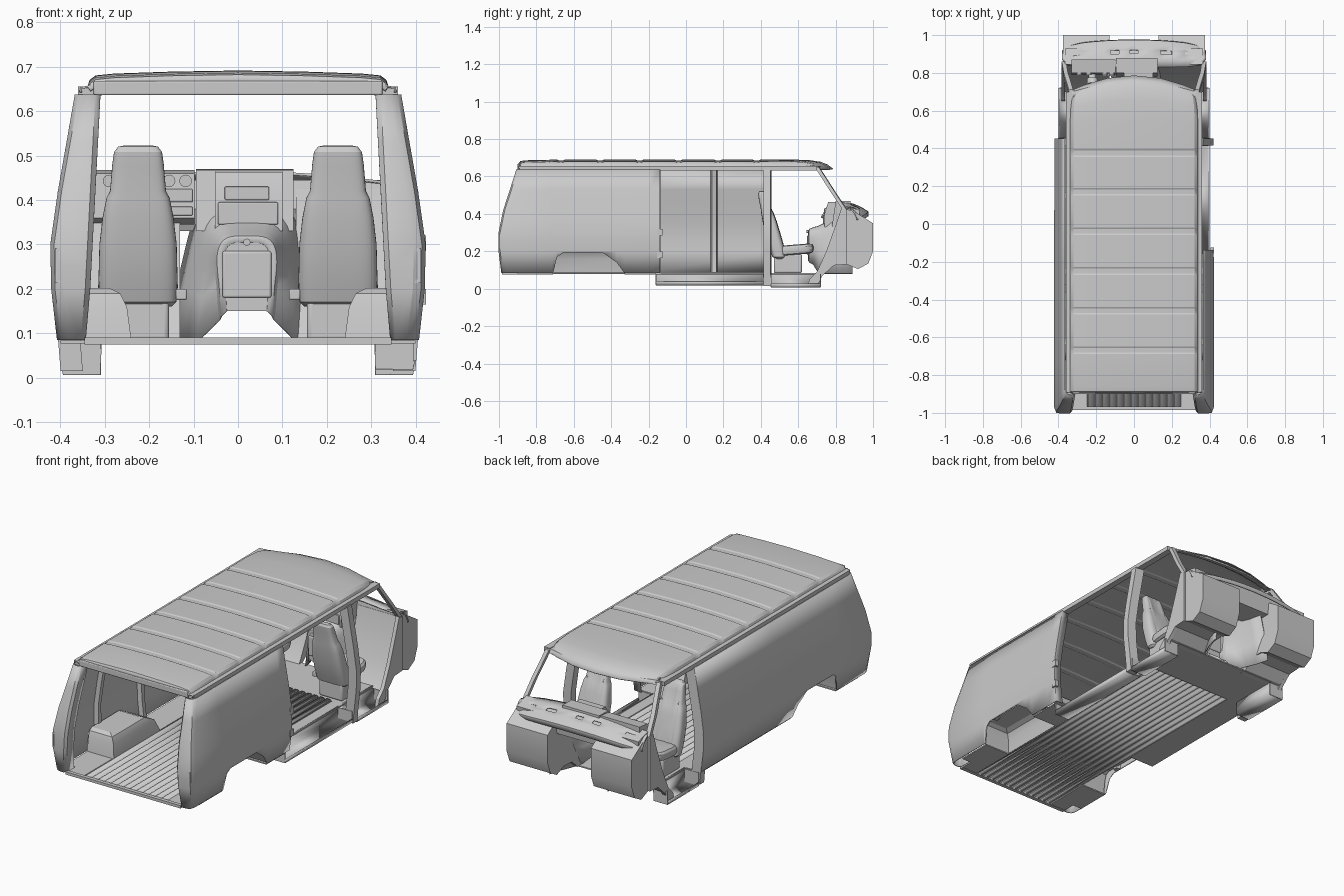
import bpy, bmesh, math
from mathutils import Vector

if "Cube" in bpy.data.objects:
    bpy.data.objects.remove(bpy.data.objects["Cube"])


def lerp(t, pts):
    """Piecewise-linear lookup in a short (input, output) list."""
    if t <= pts[0][0]:
        return pts[0][1]
    for (a, p), (b, q) in zip(pts, pts[1:]):
        if t <= b:
            return p + (q - p) * (t - a) / (b - a)
    return pts[-1][1]


def mesh(name, verts, faces, thick=0, bevel=0):
    me = bpy.data.meshes.new(name)
    me.from_pydata(verts, [], faces)
    bm = bmesh.new()
    bm.from_mesh(me)
    bmesh.ops.recalc_face_normals(bm, faces=bm.faces)
    bm.to_mesh(me)
    bm.free()
    ob = bpy.data.objects.new(name, me)
    bpy.context.collection.objects.link(ob)
    if thick:
        m = ob.modifiers.new("thickness", 'SOLIDIFY')
        m.thickness, m.offset = thick, 0
    if bevel:
        m = ob.modifiers.new("round", 'BEVEL')
        m.width, m.segments = bevel, 3
    return ob


def grid(name, rows, loop=False, caps=False, thick=0, skip=()):
    """Skin a list of equal-length point rows."""
    n = len(rows[0])
    verts = [p for r in rows for p in r]
    faces = [(i * n + j, i * n + (j + 1) % n, (i + 1) * n + (j + 1) % n, (i + 1) * n + j)
             for i in range(len(rows) - 1) for j in range(n if loop else n - 1) if (i, j) not in skip]
    if caps:
        faces += [tuple(range(n)), tuple(range(len(verts) - n, len(verts)))]
    return mesh(name, verts, faces, thick)


def box(name, x, y, z, bevel=0):
    v = [(a, b, c) for a in x for b in y for c in z]
    f = [(0, 1, 3, 2), (4, 6, 7, 5), (0, 4, 5, 1), (2, 3, 7, 6), (0, 2, 6, 4), (1, 5, 7, 3)]
    return mesh(name, v, f, bevel=bevel)


def extrude_x(name, poly, x0, x1):
    return grid(name, [[(x, y, z) for y, z in poly] for x in (x0, x1)], loop=True, caps=True)


def tube(name, a, b, r, n=16):
    a, b = Vector(a), Vector(b)
    q = (b - a).to_track_quat('Z', 'Y')
    ring = [q @ Vector((r * math.cos(2 * math.pi * k / n), r * math.sin(2 * math.pi * k / n), 0)) for k in range(n)]
    return grid(name, [[tuple(p + v) for v in ring] for p in (a, b)], loop=True, caps=True)


def side_x(z):
    return lerp(z, [(0, .398), (.085, .405), (.2, .418), (.3, .42), (.42, .403), (.635, .365)])


def rear_y(z):
    return lerp(z, [(.085, -.985), (.2, -1), (.3, -1), (.42, -.975), (.635, -.905)])


def inner_x(z):
    return lerp(z, [(.085, .345), (.2, .335), (.635, .312)])


def arch(y):
    return lerp(y, [(-.71, .085), (-.69, .17), (-.66, .19), (-.44, .19), (-.37, .14), (-.33, .085)])


# Body sides with wheel arch, rounded rear corner and door-jamb return
ZS = [.085, .2, .25, .3, .36, .42, .53, .637]
for s, side, end in ((-1, "left", .45), (1, "right", -.14)):
    cols = []
    for d, off, inner in ((0, .07, 1), (0, .012, 1), (.01, 0, 1), (-.025, 0, 0), (-.008, .008, 0), (0, .03, 0)):
        cols.append([(s * ((inner_x(z) if inner else side_x(z)) + d), rear_y(z) + off, z) for z in ZS])
    for y in (-.72, -.71, -.69, -.66, -.55, -.44, -.37, -.33, -.2, end):
        cols.append([(s * side_x(z), y, z) for z in [arch(y)] + ZS[1:]])
    cols.append([(s * (side_x(z) - .04), end, z) for z in ZS])
    grid(side + "_body_side", cols, thick=.005)

    # Door post behind the cab
    zs = [.015] + ZS
    sec = ((-.05, .415), (0, .415), (0, .452), (-.05, .458))
    grid(side + "_door_post", [[(s * (side_x(z) + d), y, z) for d, y in sec] for z in zs], loop=True, caps=True)

    # Inside wall posts
    for y in ((-.62, -.25, .15) if s < 0 else (-.62, -.25)):
        zz = [max(.09, arch(y))] + ZS[1:]
        sec = ((-.002, -.018), (-.025, -.012), (-.025, .012), (-.002, .018))
        grid(side + "_wall_post", [[(s * (side_x(z) + d), y + e, z) for d, e in sec] for z in zz], loop=True, caps=True)

    # Roof side rail, wheel box and tail lamp housing
    box(side + "_roof_rail", sorted((s * .325, s * .36)), (-.89, .7), (.632, .655))
    rings = [[(s * x, y, z) for x, y in ((.4, y0), (xi, y0), (xi, y1), (.4, y1))]
             for z, xi, y0, y1 in ((.085, .24, -.72, -.32), (.16, .25, -.71, -.36), (.19, .265, -.70, -.42), (.202, .29, -.68, -.45))]
    grid(side + "_wheel_box", rings)
    mesh(side + "_wheel_box_top", rings[-1], [(0, 1, 2, 3)])
    for x, z in (((.35, .412), (.213, .221)), ((.35, .412), (.284, .292)), ((.35, .357), (.213, .292)), ((.405, .412), (.213, .292))):
        box(side + "_tail_lamp_frame", sorted((s * x[0], s * x[1])), (-1, -.985), z)

    # Step wells
    for y0, y1, zb in ([(.455, .72, .008)] + ([(-.16, .415, .02)] if s > 0 else [])):
        sec = ((.31, .085), (.31, zb), (.392, zb), (.397, zb + .02))
        grid(side + "_step_well", [[(s * x, y, z) for x, z in sec] for y in (y0, y1)], thick=.005)
        for y in (y0, y1):
            box(side + "_step_end", sorted((s * .31, s * .395)), (y - .003, y + .003), (zb, .08))

    # Front inner fender with toe board and arch liner
    poly = [(.70, .075), (.74, .08), (.79, .125), (.86, .13), (.92, .105), (.975, .135), (1, .2), (1, .35),
            (.89, .42), (.84, .425), (.82, .34), (.77, .2), (.72, .1)]
    extrude_x(side + "_front_inner_fender", poly, s * .13, s * .375)
    kick = [(.70, .01), (.73, .07), (.79, .125), (.86, .13), (.86, .42), (.83, .43), (.80, .34), (.75, .2), (.70, .09), (.66, .05), (.65, .01)]
    extrude_x(side + "_kick_panel", kick, s * .365, s * .385)

    # Windscreen pillar
    sec = ((-.012, -.012), (.01, -.012), (.01, .01), (-.012, .014))
    grid(side + "_windscreen_pillar", [[(s * (x + a), y + b, z) for a, b in sec] for x, y, z in
         ((.335, .70, .65), (.348, .745, .58), (.362, .79, .51), (.372, .85, .42))], loop=True, caps=True)

# Sliding door catches on the right rear panel
for z in ((.285, .32), (.165, .2)):
    box("slide_door_catch", (.405, .423), (-.155, -.125), z)

# Floor: ribbed centre, side strips and cab floor
prof = []
for k in range(13):
    c = -.228 + k * .038
    prof += [(c - .013, .08), (c - .009, .088), (c + .009, .088), (c + .013, .08)]
prof = [(-.25, .08)] + prof + [(.25, .08)]
grid("ribbed_floor", [[(x, y, z) for x, z in prof] for y in (-.97, .45)], thick=.004)
for x, y in (((-.345, -.25), (-.97, -.9)), ((.25, .345), (-.97, -.9)), ((-.4, -.25), (-.9, -.71)), ((.25, .4), (-.9, -.71)),
             ((-.4, -.25), (-.33, .45)), ((.25, .4), (-.33, -.16)), ((.25, .315), (-.16, .45)), ((-.315, .315), (.45, .73))):
    box("floor_panel", x, y, (.077, .084))
box("rear_sill", (-.345, .345), (-.985, -.965), (.075, .09))

# Roof: crowned shell with cross grooves and a curved front brow
half = [(.354, .642), (.354, .652), (.337, .655), (.332, .668), (.32, .677), (.28, .681), (.15, .6855), (0, .688)]
sec = half + [(-x, z) for x, z in half[-2::-1]]
stations = [(-.895, -.022), (-.885, -.008), (-.86, -.004)]
for c in (-.66, -.45, -.24, -.03, .18, .385):
    stations += [(c - .03, 0), (c - .022, -.004), (c + .004, -.004), (c + .012, 0)]
stations += [(.55, .001), (.66, -.003), (.72, -.012), (.755, -.026), (.785, -.048)]
rows = []
for y, dz in stations:
    front = max(0, (y - .5) / .285)
    rows.append([(x * (1 - .06 * front ** 3), y - .07 * front * (x / .33) ** 2,
                  max(.638, z + dz) if z > .66 else z - .006 * front) for x, z in sec])
grid("roof_panel", rows, thick=.005)
box("rear_roof_header", (-.325, .325), (-.9, -.86), (.636, .668), bevel=.004)
grid("windscreen_header", [[(x, .74 + b - .05 * (x / .33) ** 2, z) for b, z in ((0, .64), (.022, .636), (.01, .655), (-.03, .66))]
     for x in (-.32, -.24, -.12, 0, .12, .24, .32)], loop=True, caps=True)

# Cowl top with vent slots, curved in plan
xs = [-.38, -.365, -.33, -.27, -.21, -.16, -.125, -.08, -.02, .02, .08, .14, .2, .27, .33, .365, .38]
ts = [0, .3, .5, .64, .8, 1]
rows = []
for x in xs:
    u = abs(x) / .38
    ya, yb = .83 + .04 * u ** 12, .972 - .03 * u ** 2 - .03 * u ** 12
    rows.append([(x, ya + (yb - ya) * t, .462 - .03 * u ** 2 - .05 * t * t) for t in ts]
                + [(x, yb + .002, .388 - .02 * u ** 2)])
grid("cowl_top", rows, thick=.006, skip={(1, 2), (2, 2), (6, 2), (8, 2), (11, 2), (13, 2)})

# Dashboard body, gauge cluster and centre console
extrude_x("dashboard", [(.845, .445), (.835, .38), (.86, .33), (.92, .33), (.93, .42)], -.365, .365)
extrude_x("gauge_cluster", [(.80, .46), (.79, .36), (.83, .345), (.87, .345), (.87, .468)], -.33, -.098)
for x in (-.155, -.118, -.24, -.29):
    tube("gauge", (x, .805, .443), (x, .79, .443), .014)
for z in ((.395, .425), (.365, .385)):
    box("switch_panel", (-.168, -.102), (.783, .8), z, bevel=.003)
extrude_x("centre_console", [(.76, .463), (.74, .40), (.74, .33), (.88, .33), (.88, .468)], -.052, .1)
extrude_x("console_side", [(.80, .468), (.78, .33), (.88, .33), (.88, .47)], -.095, .125)
box("radio", (-.03, .07), (.738, .76), (.4, .43), bevel=.003)
box("console_tray", (-.045, .09), (.733, .75), (.345, .395), bevel=.003)
tube("steering_column", (-.22, .86, .34), (-.22, .74, .405), .02)
tube("steering_hub", (-.22, .765, .392), (-.22, .735, .408), .03)

# Engine cover between the seats, open underneath and to the front
rows = []
for y, hw, zb, zt in ((.655, .06, .15, .305), (.66, .075, .14, .318), (.68, .082, .13, .326), (.71, .09, .08, .335),
                      (.76, .105, .08, .36), (.82, .125, .08, .39), (.89, .14, .08, .40)):
    rows.append([])
    for k in range(21):
        a = math.pi * k / 20
        c = math.cos(a)
        flare = 1 + .25 * (1 - math.sin(a)) ** 4 * (y > .7) - .25 * (1 - math.sin(a)) ** 2 * (y < .7)
        rows[-1].append((.02 + hw * math.copysign(abs(c) ** .45, c) * flare, y, zb + (zt - zb) * math.sin(a) ** .5))
grid("engine_cover", rows, thick=.004)
mesh("engine_cover_face", rows[0], [tuple(range(21))])
box("engine_cover_lid", (-.035, .075), (.648, .66), (.18, .285), bevel=.005)
tube("lid_latch", (.02, .66, .305), (.02, .645, .305), .008)


# Seats: fluted cushion, tapered backrest and pedestal
def ring(cx, cy, hw, hd, z, tilt=0, n=48):
    pts = []
    for k in range(n):
        a = 2 * math.pi * k / n
        c, d = math.cos(a), math.sin(a)
        x = hw * math.copysign(abs(c) ** .45, c)
        y = hd * math.copysign(abs(d) ** .6, d)
        if d > .3 and abs(x) < hw * .75:
            y -= .004 * abs(math.cos(x * 130)) ** 4
        pts.append((cx + x, cy + y, z + tilt * y))
    return pts


for s, side in ((-1, "left"), (1, "right")):
    cx = s * .225
    back = [(.16, .075, .50, .02), (.17, .086, .497, .035), (.22, .089, .485, .042), (.30, .087, .462, .042), (.36, .08, .448, .038),
            (.405, .071, .436, .034), (.42, .063, .431, .03), (.48, .058, .415, .026), (.508, .054, .408, .022), (.52, .045, .405, .014), (.523, .03, .404, .006)]
    grid(side + "_seat_back", [ring(cx, y, w, d, z) for z, w, y, d in back], loop=True, caps=True)
    cush = [(.182, .075, .08), (.188, .086, .094), (.205, .09, .1), (.222, .088, .098), (.232, .08, .09), (.236, .06, .07)]
    grid(side + "_seat_cushion", [ring(cx, .585, w, d, z, .08) for z, w, d in cush], loop=True, caps=True)
    box(side + "_seat_base", (cx - .07, cx + .07), (.47, .62), (.083, .185), bevel=.01)
    box(side + "_seat_recliner", sorted((s * .115, s * .14)), (.47, .52), (.175, .2), bevel=.004)

# Smooth shading with crisp edges
bpy.ops.object.select_all(action='SELECT')
bpy.context.view_layer.objects.active = bpy.context.selected_objects[0]
bpy.ops.object.shade_smooth_by_angle(angle=math.radians(25))
